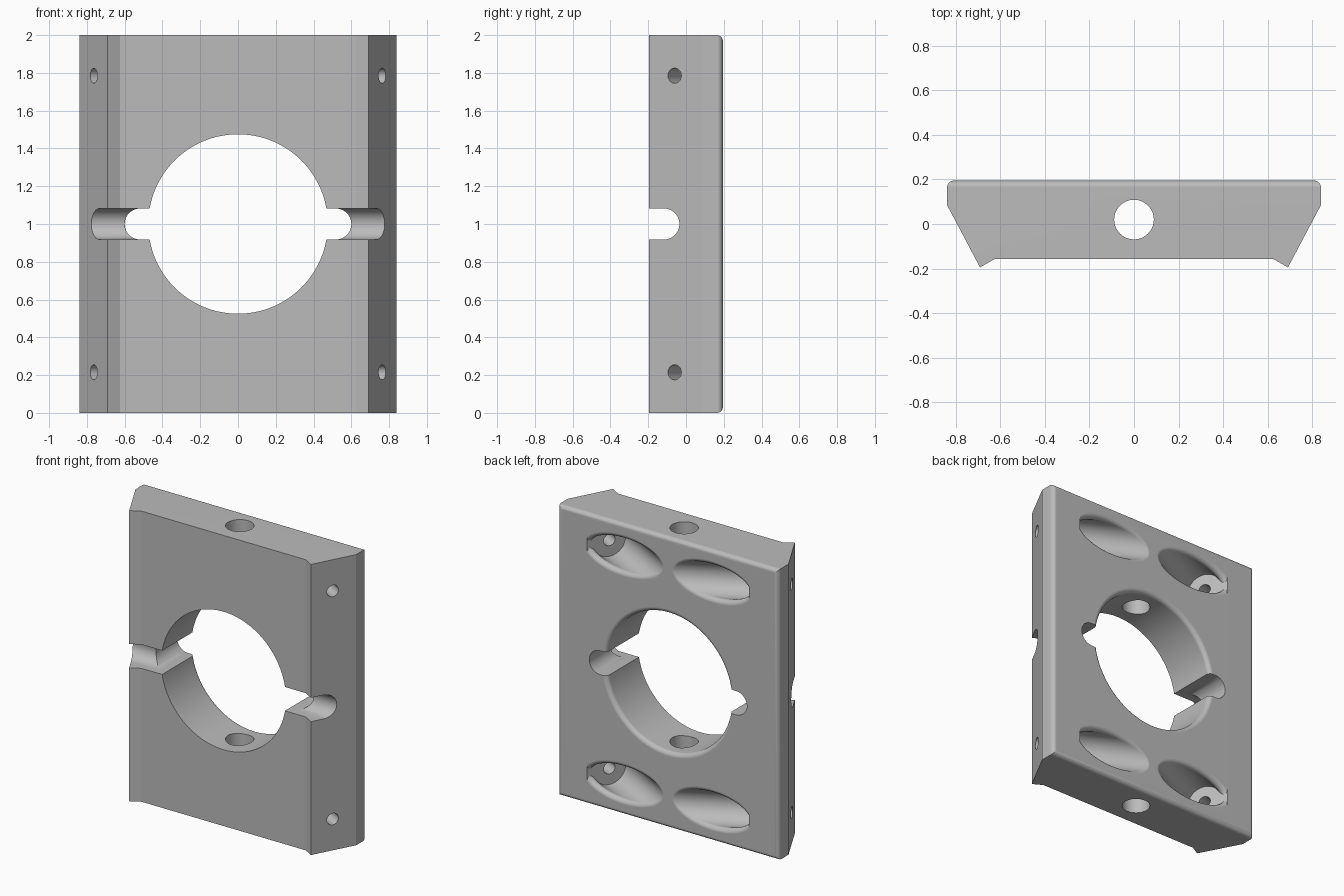
import bpy
import bmesh
from math import sin, cos, pi
from mathutils import Vector

if "Cube" in bpy.data.objects:
    bpy.data.objects.remove(bpy.data.objects["Cube"], do_unlink=True)

X, Y, Z = Vector((1, 0, 0)), Vector((0, 1, 0)), Vector((0, 0, 1))
BACK = 0.195      # y of the back face
FILLET = 0.03
MID = Z           # centre of the big bore


def loft(name, rings, bevel_back=False, clip=None):
    """Closed solid through matching rings of points, optionally clipped by a plane."""
    bm = bmesh.new()
    loops = [[bm.verts.new(p) for p in ring] for ring in rings]
    n = len(loops[0])
    for a, b in zip(loops, loops[1:]):
        for i in range(n):
            j = (i + 1) % n
            bm.faces.new((a[i], a[j], b[j], b[i]))
    bm.faces.new(loops[0])
    bm.faces.new(loops[-1])
    if clip:
        bmesh.ops.bisect_plane(bm, geom=bm.verts[:] + bm.edges[:] + bm.faces[:],
                               plane_co=clip[0], plane_no=clip[1], clear_inner=True)
        bmesh.ops.holes_fill(bm, edges=[e for e in bm.edges if e.is_boundary])
    if bevel_back:
        edges = [e for e in bm.edges if all(v.co.y > BACK - 0.001 for v in e.verts)]
        bmesh.ops.bevel(bm, geom=edges, offset=FILLET, segments=6, profile=0.5,
                        affect='EDGES')
    bmesh.ops.recalc_face_normals(bm, faces=bm.faces)
    mesh = bpy.data.meshes.new(name)
    bm.to_mesh(mesh)
    bm.free()
    obj = bpy.data.objects.new(name, mesh)
    bpy.context.collection.objects.link(obj)
    return obj


def circle(centre, u, v, r, n=48):
    return [centre + (u * cos(2 * pi * i / n) + v * sin(2 * pi * i / n)) * r
            for i in range(n)]


def rod(name, a, b, u, v, r, n=48):
    return loft(name, [circle(a, u, v, r, n), circle(b, u, v, r, n)])


def slot(name, a, b, u, v, r, depth, n=20):
    """Round-ended slot from a to b along u, cut through along depth."""
    ring = [b + (u * sin(pi * i / n) + v * cos(pi * i / n)) * r for i in range(n + 1)]
    ring += [a - (u * sin(pi * i / n) + v * cos(pi * i / n)) * r for i in range(n + 1)]
    return loft(name, [[p - depth for p in ring], [p + depth for p in ring]])


# Plate: dovetail cross-section with lips, rounded at the back
half = [(0.625, -0.157), (0.692, -BACK), (0.84, 0.085), (0.84, BACK)]
profile = half + [(-x, y) for x, y in reversed(half)]
plate = loft("clamp_plate", [[Vector((x, y, z)) for x, y in profile] for z in (0, 2)],
             bevel_back=True)

# Main bore with a rounded rim at the back
steps = [(-0.3, 0.475)]
for i in range(9):
    a = pi / 2 * i / 8
    steps.append((BACK - FILLET + FILLET * sin(a), 0.475 + FILLET * (1 - cos(a))))
steps.append((0.3, 0.475 + FILLET))
cutters = [loft("bore_cutter", [circle(MID + Y * y, X, Z, r, 128) for y, r in steps])]

# Through slot, front channel and vertical bore
cutters.append(slot("slot_cutter", MID - X * 0.518, MID + X * 0.518, X, Z, 0.082, Y))
cutters.append(slot("channel_cutter", MID - Y * 0.6, MID - Y * 0.117, Y, Z, 0.082, X))
cutters.append(rod("vertical_bore_cutter", Y * 0.02 - Z, Y * 0.02 + Z * 3, X, Y, 0.089, 64))

# Angled screw holes with counterbore pockets opening at the back
R_POCKET, SEAT = 0.113, 0.248
for s in (1, -1):
    slope = Vector((s * 0.148, 0.28, 0)).normalized()
    axis = Vector((-s * slope.y, abs(slope.x), 0))
    for z in (0.215, 1.785):
        start = Vector((s * 0.763, -0.06, z))
        cutters.append(rod("screw_hole_cutter", start - axis * 0.2,
                           start + axis * (SEAT + 0.05), slope, Z, 0.04, 32))
        columns = []
        count = 64
        for i in range(count):
            a = 2 * pi * i / count
            n = slope * cos(a) + Z * sin(a)
            ball = start + n * (R_POCKET + FILLET)
            ball += axis * ((BACK - FILLET - ball.y) / axis.y)
            rim = [ball + Y.slerp(-n, k / 10) * FILLET for k in range(11)]
            columns.append([rim[0] + Y * 0.1] + rim + [start + axis * 0.1 + n * R_POCKET])
        cutters.append(loft("pocket_cutter", list(zip(*columns)),
                            clip=(start + axis * SEAT, axis)))

# Cut everything out of the plate
bpy.ops.object.select_all(action='DESELECT')
bpy.context.view_layer.objects.active = plate
plate.select_set(True)
for cutter in cutters:
    cutter.hide_render = True
    mod = plate.modifiers.new("cut", 'BOOLEAN')
    mod.operation = 'DIFFERENCE'
    mod.solver = 'EXACT'
    mod.object = cutter
    bpy.ops.object.modifier_apply(modifier=mod.name)
    bpy.data.objects.remove(cutter, do_unlink=True)

# Single grey material
grey = bpy.data.materials.new("plain_grey")
grey.use_nodes = True
colour = (0.5, 0.5, 0.5, 1)
grey.diffuse_color = colour
grey.node_tree.nodes["Principled BSDF"].inputs["Base Color"].default_value = colour
plate.data.materials.clear()
plate.data.materials.append(grey)

# Smooth curved walls, crisp edges
bpy.ops.object.shade_smooth_by_angle(angle=0.45)
weighted = plate.modifiers.new("even_shading", 'WEIGHTED_NORMAL')
weighted.keep_sharp = True
